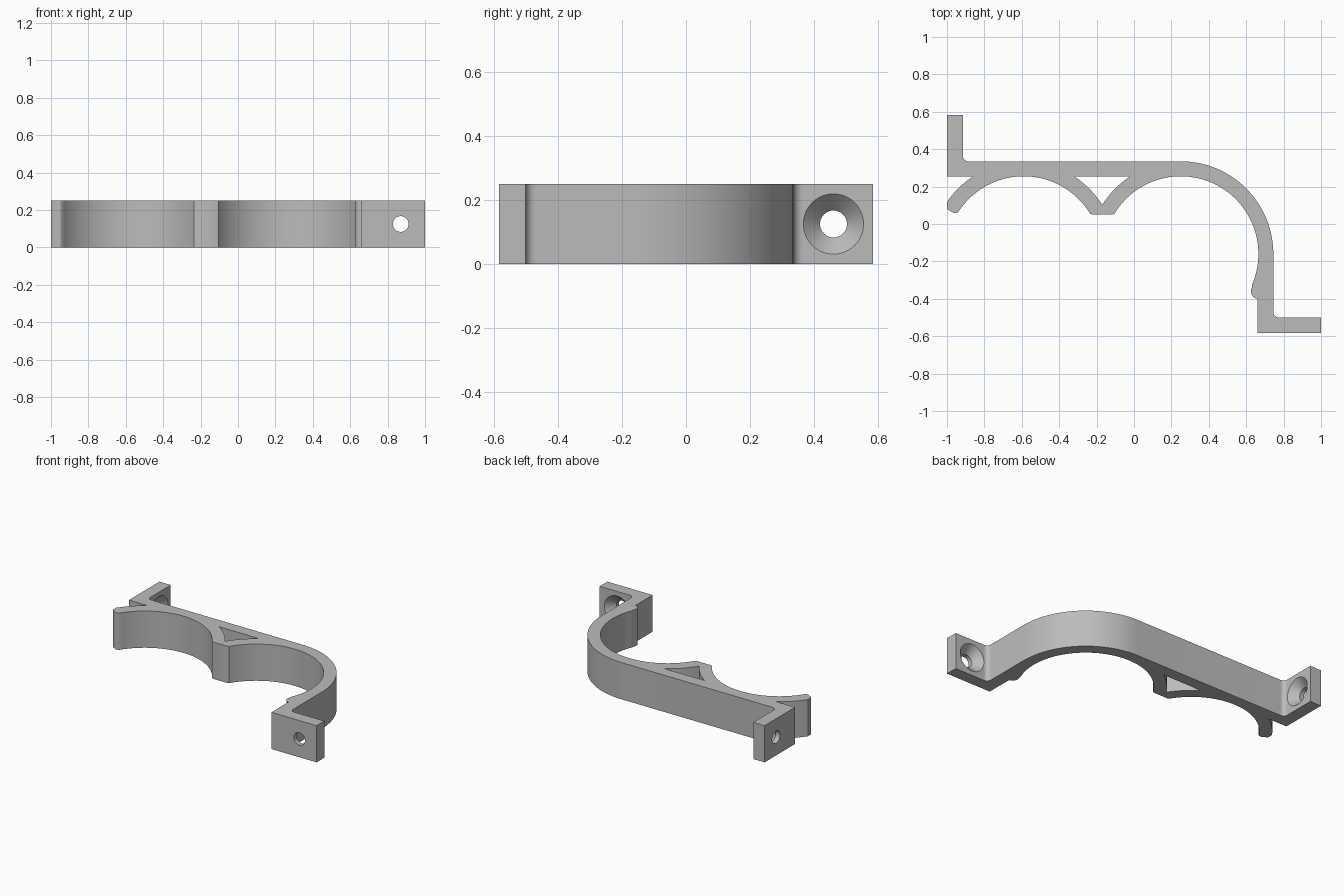
import bpy, bmesh, math
from mathutils import Matrix, Vector

cube = bpy.data.objects.get("Cube")
if cube:
    bpy.data.objects.remove(cube, do_unlink=True)

HEIGHT = 0.25
R_IN, R_OUT = 0.415, 0.495
CY = -0.16
CX_LEFT, CX_RIGHT = -0.59, 0.25

grey = bpy.data.materials.new("grey plastic")
grey.use_nodes = True
colour = (0.5, 0.5, 0.5, 1)
grey.diffuse_color = colour
grey.node_tree.nodes["Principled BSDF"].inputs["Base Color"].default_value = colour


def arc(cx, cy, r, start, end, steps):
    angles = [math.radians(start + (end - start) * i / steps) for i in range(steps + 1)]
    return [(cx + r * math.cos(a), cy + r * math.sin(a)) for a in angles]


def finish(name, bm):
    bmesh.ops.recalc_face_normals(bm, faces=bm.faces)
    mesh = bpy.data.meshes.new(name)
    bm.to_mesh(mesh)
    bm.free()
    mesh.materials.append(grey)
    obj = bpy.data.objects.new(name, mesh)
    bpy.context.collection.objects.link(obj)
    return obj


def prism(name, outline, z0, z1):
    bm = bmesh.new()
    face = bm.faces.new([bm.verts.new((x, y, z0)) for x, y in outline])
    top = bmesh.ops.extrude_face_region(bm, geom=[face])["geom"]
    bmesh.ops.translate(bm, vec=(0, 0, z1 - z0),
                        verts=[v for v in top if isinstance(v, bmesh.types.BMVert)])
    return finish(name, bm)


def screw_cutter(name, location, axis, sides=48):
    # Straight bore opening into a countersink along the axis
    profile = [(0.042, -0.15), (0.042, -0.053), (0.094, 0), (0.094, 0.02)]
    place = Matrix.Translation(location) @ Vector(axis).to_track_quat("Z", "Y").to_matrix().to_4x4()
    bm = bmesh.new()
    rings = [[bm.verts.new(place @ Vector((x, y, t))) for x, y in arc(0, 0, r, 0, 360, sides)[:-1]]
             for r, t in profile]
    for a, b in zip(rings, rings[1:]):
        for i in range(sides):
            j = (i + 1) % sides
            bm.faces.new((a[i], a[j], b[j], b[i]))
    bm.faces.new(rings[0])
    bm.faces.new(rings[-1])
    return finish(name, bm)


# Bracket outline, clockwise from the left flange
outline = [(-1, 0.583), (-0.915, 0.583)]
outline += arc(-0.885, 0.365, 0.03, 180, 270, 8)
outline += arc(CX_RIGHT, CY, R_OUT, 90, 0, 40)
outline += arc(0.775, -0.47, 0.03, 180, 270, 8)
outline += [(1, -0.5), (1, -0.583), (0.66, -0.583)]
# Retaining bump, right cradle, centre tip, left cradle, left tip
outline += arc(0.665, -0.36, 0.04, 262, 150, 10)
outline += arc(CX_RIGHT, CY, R_IN, -23.5, 147, 64)
outline += [(-0.105, 0.055), (-0.12, 0.05), (-0.22, 0.05), (-0.235, 0.055)]
outline += arc(CX_LEFT, CY, R_IN, 33, 147, 44)
outline += [(-0.948, 0.059), (-0.96, 0.058), (-0.985, 0.07), (-1, 0.082)]
outline += arc(CX_LEFT, CY, R_OUT, 146, 123, 10)
outline += [(-1, 0.255)]
bracket = prism("pipe_bracket", outline, 0, HEIGHT)

# Curved triangular opening between the cradles
web = arc(CX_LEFT, CY, R_OUT, 57, 32.2, 10) + arc(CX_RIGHT, CY, R_OUT, 147.8, 123, 10)[1:]
cutters = [
    prism("web_cutter", web, -0.1, HEIGHT + 0.1),
    screw_cutter("left_screw_cutter", (-0.915, 0.46, HEIGHT / 2), (1, 0, 0)),
    screw_cutter("right_screw_cutter", (0.87, -0.5, HEIGHT / 2), (0, 1, 0)),
]
for cutter in cutters:
    cutter.hide_render = True
    mod = bracket.modifiers.new(cutter.name, "BOOLEAN")
    mod.operation = "DIFFERENCE"
    mod.solver = "EXACT"
    mod.object = cutter

# Apply the cuts and discard the cutters
bpy.context.view_layer.update()
cut_mesh = bpy.data.meshes.new_from_object(
    bracket.evaluated_get(bpy.context.evaluated_depsgraph_get()))
bracket.modifiers.clear()
bracket.data = cut_mesh
for cutter in cutters:
    bpy.data.objects.remove(cutter, do_unlink=True)

# Smooth curves, crisp edges
bpy.ops.object.select_all(action="DESELECT")
bracket.select_set(True)
bpy.context.view_layer.objects.active = bracket
bpy.ops.object.shade_smooth_by_angle(angle=math.radians(30))
